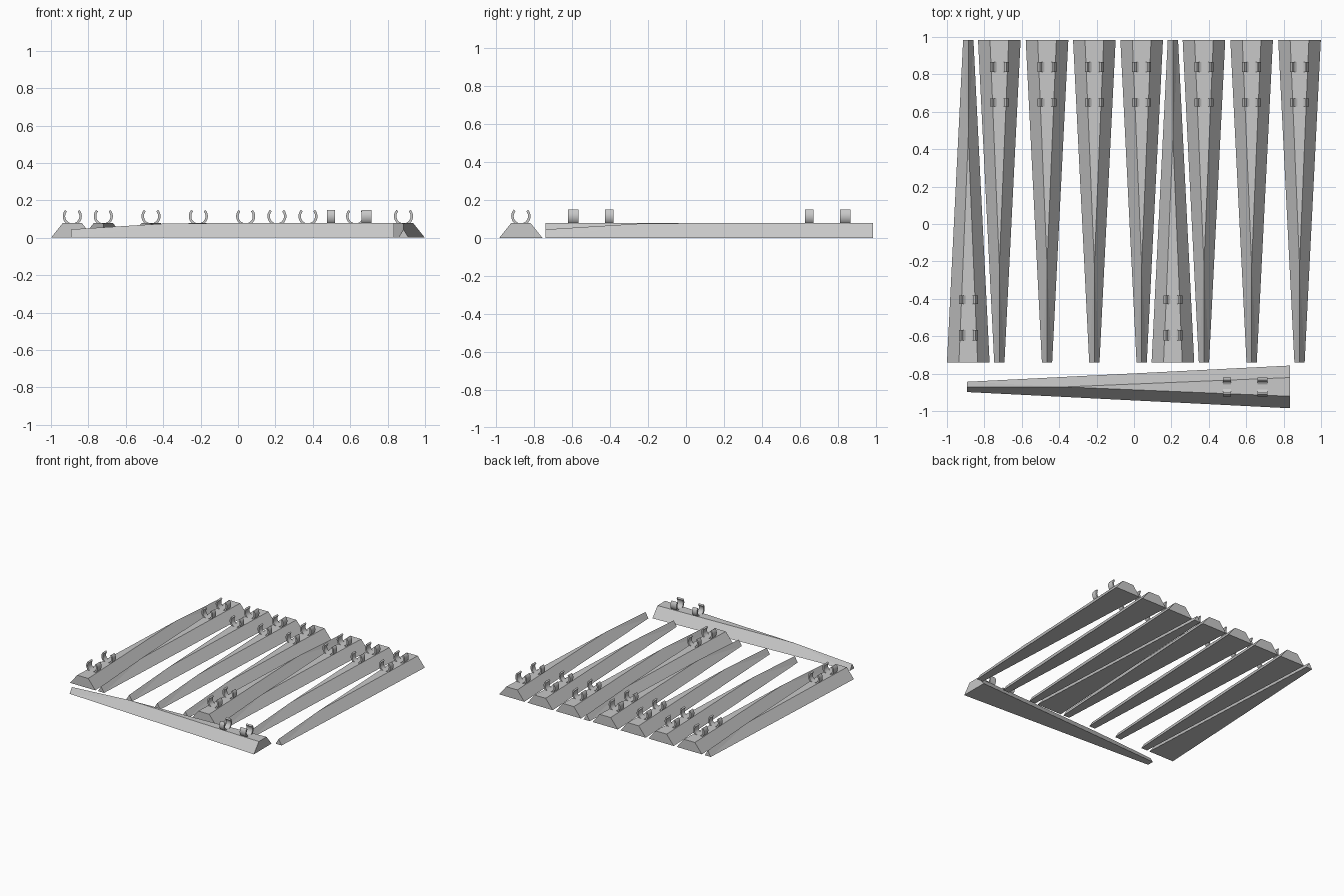
import bpy, bmesh, math

if "Cube" in bpy.data.objects:
    bpy.data.objects.remove(bpy.data.objects["Cube"])

LENGTH = 1.725      # wedge length
HALF_BASE = 0.114   # half width of the wide end
HALF_TOP = 0.05     # half width of the flat top at the wide end
HALF_TIP = 0.0275   # half width of the narrow end
HEIGHT = 0.08

grey = bpy.data.materials.new("light_grey")
grey.diffuse_color = (0.58, 0.58, 0.58, 1)
grey.use_nodes = True
grey.node_tree.nodes["Principled BSDF"].inputs["Base Color"].default_value = grey.diffuse_color


def make_mesh(name, verts, faces):
    bm = bmesh.new()
    vs = [bm.verts.new(v) for v in verts]
    for f in faces:
        bm.faces.new([vs[i] for i in f])
    bmesh.ops.recalc_face_normals(bm, faces=bm.faces[:])
    mesh = bpy.data.meshes.new(name)
    bm.to_mesh(mesh)
    bm.free()
    mesh.materials.append(grey)
    return mesh


# Tapered wedge: trapezoid at the wide end (y = 0), triangular tip at y = -LENGTH
wedge_mesh = make_mesh("wedge", [
    (-HALF_TIP, -LENGTH, 0), (HALF_TIP, -LENGTH, 0), (0, -LENGTH, 0.045),
    (0, -LENGTH * 0.7, 0.077),
    (-HALF_BASE, 0, 0), (HALF_BASE, 0, 0), (-HALF_TOP, 0, HEIGHT), (HALF_TOP, 0, HEIGHT),
], [
    (0, 1, 2), (4, 5, 7, 6), (0, 4, 5, 1), (3, 7, 6),
    (0, 2, 3), (0, 3, 6, 4), (1, 3, 2), (1, 5, 7, 3),
])


def clip_mesh(width, inner=0.038, outer=0.051, steps=20):
    """Open ring, gap upwards, extruded along y."""
    start, end = math.radians(-222), math.radians(42)
    verts, faces = [], []
    for i in range(steps + 1):
        a = start + (end - start) * i / steps
        for r in (inner, outer):
            for y in (-width / 2, width / 2):
                verts.append((r * math.cos(a), y, r * math.sin(a)))
    for i in range(steps):
        a, b = 4 * i, 4 * i + 4
        for p, q in ((0, 1), (1, 3), (3, 2), (2, 0)):
            faces.append((a + p, a + q, b + q, b + p))
    n = 4 * steps
    faces += [(0, 1, 3, 2), (n, n + 1, n + 3, n + 2)]
    return make_mesh("clip", verts, faces)


# Clip meshes with their distance from the wide end
clips = [(clip_mesh(0.054), 0.145), (clip_mesh(0.043), 0.335)]
clip_objects = []


def add_object(name, mesh, location, angle):
    ob = bpy.data.objects.new(name, mesh)
    ob.location = location
    ob.rotation_euler.z = angle
    bpy.context.collection.objects.link(ob)
    return ob


def add_spike(name, x, y, angle):
    """Wedge with its two clips; (x, y) is the middle of the wide end."""
    add_object(name, wedge_mesh, (x, y, 0), angle)
    for mesh, d in clips:
        pos = (x + d * math.sin(angle), y - d * math.cos(angle), 0.115)
        clip_objects.append(add_object(name + "_clip", mesh, pos, angle))


# Wedges with the wide end at the back
for x in (-0.72, -0.465, -0.212, 0.041, 0.374, 0.629, 0.885):
    add_spike("wedge", x, 0.985, 0)
# Wedges with the wide end at the front
for x in (-0.886, 0.208):
    add_spike("reversed_wedge", x, -0.74, math.pi)
# Wedge lying across the front, wide end to the right
add_spike("cross_wedge", 0.833, -0.871, -math.pi / 2)

# Round the clip walls, keep their edges sharp
for ob in clip_objects:
    ob.select_set(True)
bpy.context.view_layer.objects.active = clip_objects[0]
bpy.ops.object.shade_smooth_by_angle(angle=math.radians(30))
